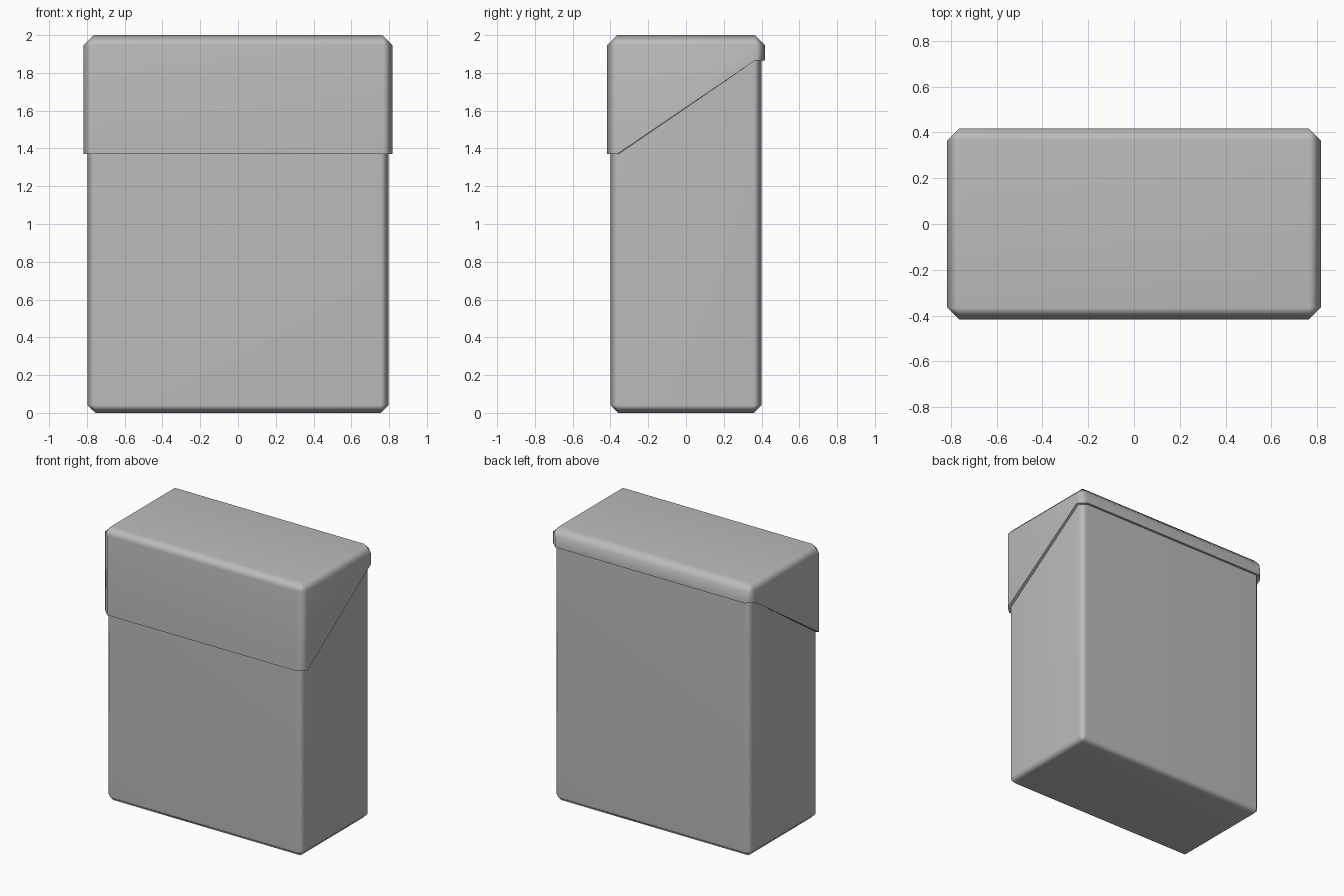
import bpy, bmesh, math

if "Cube" in bpy.data.objects:
    bpy.data.objects.remove(bpy.data.objects["Cube"])

grey = bpy.data.materials.new("plain grey")
grey.use_nodes = True
grey.diffuse_color = (0.5, 0.5, 0.5, 1)
grey.node_tree.nodes["Principled BSDF"].inputs["Base Color"].default_value = (0.5, 0.5, 0.5, 1)


def outline(hx, hy, c):
    """Rectangle with chamfered corners, counter-clockwise."""
    return [(hx, c - hy), (hx, hy - c), (hx - c, hy), (c - hx, hy),
            (-hx, hy - c), (-hx, c - hy), (c - hx, -hy), (hx - c, -hy)]


def inset_outline(hx, hy, c):
    """Matching inner rectangle, corner points doubled for lofting."""
    x, y = hx - c, hy - c
    return [(x, -y), (x, y), (x, y), (-x, y), (-x, y), (-x, -y), (-x, -y), (x, -y)]


def loft(name, rings, cap_start, cap_end):
    bm = bmesh.new()
    loops = [[bm.verts.new(p) for p in ring] for ring in rings]
    for low, high in zip(loops, loops[1:]):
        for i in range(8):
            j = (i + 1) % 8
            bm.faces.new((low[i], low[j], high[j], high[i]))
    if cap_start:
        bm.faces.new(loops[0][::-1])
    if cap_end:
        bm.faces.new(loops[-1])
    bmesh.ops.remove_doubles(bm, verts=bm.verts[:], dist=0.0005)
    bmesh.ops.recalc_face_normals(bm, faces=bm.faces[:])
    mesh = bpy.data.meshes.new(name)
    bm.to_mesh(mesh)
    bm.free()
    mesh.materials.append(grey)
    obj = bpy.data.objects.new(name, mesh)
    bpy.context.collection.objects.link(obj)
    bpy.ops.object.select_all(action='DESELECT')
    obj.select_set(True)
    bpy.context.view_layer.objects.active = obj
    bpy.ops.object.shade_smooth_by_angle(angle=math.radians(60))
    weighted = obj.modifiers.new("soft edges", 'WEIGHTED_NORMAL')
    weighted.keep_sharp = True
    return obj


def at(points, z):
    return [(x, y, z) for x, y in points]


# Box body, its top hidden inside the lid
BODY = (0.797, 0.4, 0.042)
body_wall, body_inset = outline(*BODY), inset_outline(*BODY)
loft("box_body", [at(body_inset, 0), at(body_wall, 0.042),
                  at(body_wall, 1.94), at(body_inset, 1.98)], True, True)

# Lid with a rim that slopes up from front to back
LID = (0.817, 0.417, 0.052)
lid_wall, lid_inset = outline(*LID), inset_outline(*LID)


def rim(points):
    return [(x, y, 1.37 if y < 0 else 1.865) for x, y in points]


loft("hinged_lid", [rim(body_wall), rim(lid_wall),
                    at(lid_wall, 1.948), at(lid_inset, 2)], False, True)
